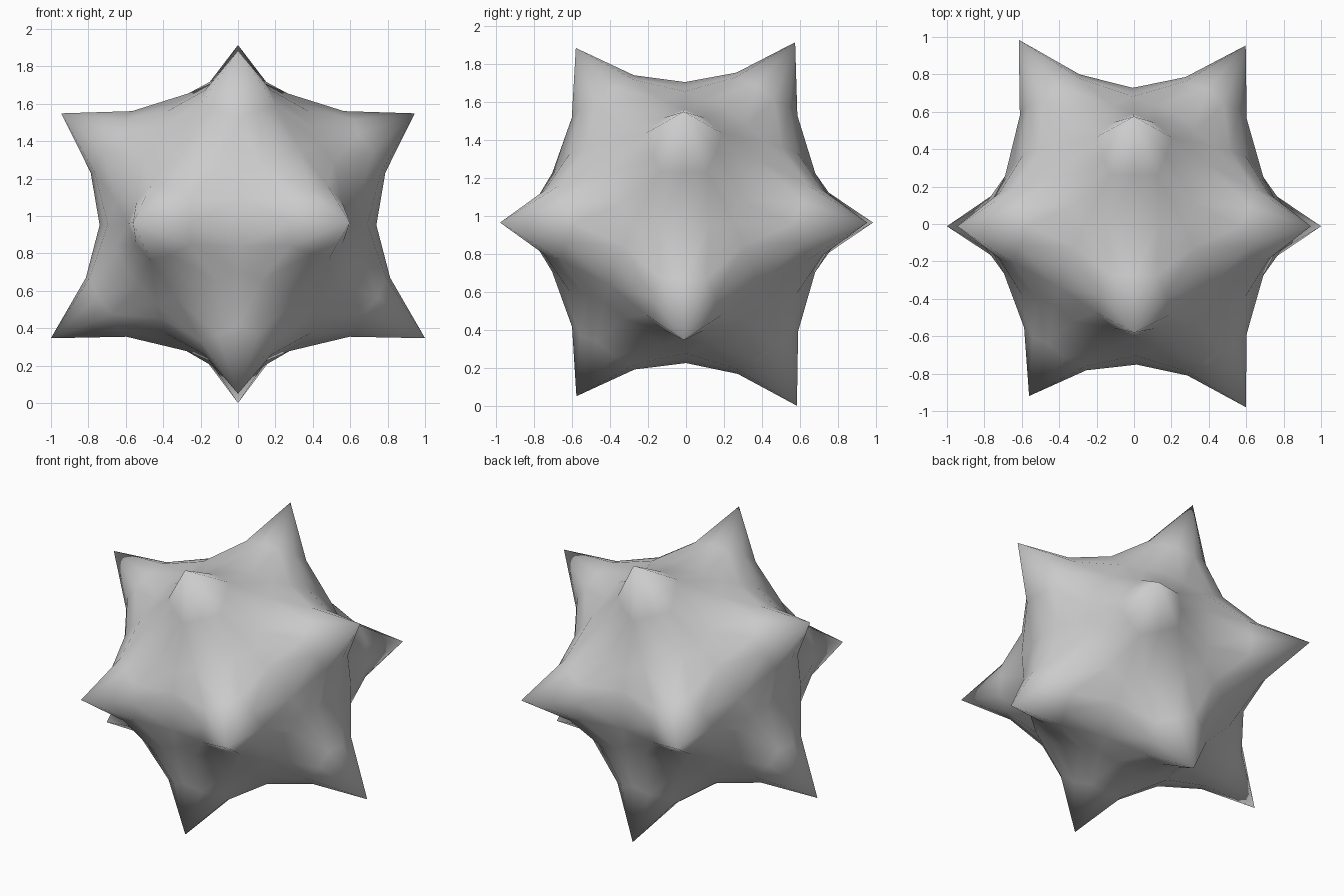
import bpy, bmesh
from mathutils import Vector

cube = bpy.data.objects.get("Cube")
if cube:
    bpy.data.objects.remove(cube)

CENTRE = Vector((0, -0.012, 0.965))
BODY = 0.74        # radius of the round body between spikes
PINCH = 0.935      # how far the spike flanks curve inward
PHI = (1 + 5 ** 0.5) / 2

# Spike lengths per axis plane, ordered by sign: ++, +-, -+, --
LENGTHS = {
    "xz": (1.111, 1.176, 1.111, 1.176),
    "yz": (1.116, 1.134, 1.081, 1.075),
    "xy": (1.136, 1.137, 1.172, 1.067),
}
SIGNS = ((1, 1), (1, -1), (-1, 1), (-1, -1))


def direction(plane, a, b):
    """Icosahedron corner lying in one axis plane."""
    return Vector({"xz": (a * PHI, 0, b),
                   "yz": (0, a, b * PHI),
                   "xy": (a, b * PHI, 0)}[plane]).normalized()


def on_body(*points):
    return sum(points, Vector()).normalized() * BODY


def flank(tip, base):
    return (tip + base) / 2 * PINCH


# Spike tips
tips = [direction(p, *s) * r
        for p, radii in LENGTHS.items() for s, r in zip(SIGNS, radii)]


def near(i, j):
    return tips[i].normalized().dot(tips[j].normalized()) > 0.4


bm = bmesh.new()


def quad(*points):
    bm.faces.new([bm.verts.new(p + CENTRE) for p in points])


# Body patches: each triangle of spikes becomes three corners of four quads
n = len(tips)
for i in range(n):
    for j in range(i + 1, n):
        for k in range(j + 1, n):
            if not (near(i, j) and near(j, k) and near(i, k)):
                continue
            tri = [tips[i], tips[j], tips[k]]
            mid = on_body(*tri)
            for c in range(3):
                tip, nxt, prv = tri[c], tri[c - 2], tri[c - 1]
                m1, m2 = on_body(tip, nxt), on_body(tip, prv)
                q1, q2 = flank(tip, m1), flank(tip, m2)
                inner = flank(tip, mid)
                h1, h2 = (mid + m1) / 2, (mid + m2) / 2
                quad(tip, q1, inner, q2)
                quad(q1, m1, h1, inner)
                quad(inner, h1, mid, h2)
                quad(q2, inner, h2, m2)

bmesh.ops.remove_doubles(bm, verts=bm.verts[:], dist=0.001)
bmesh.ops.recalc_face_normals(bm, faces=bm.faces[:])
for f in bm.faces:
    f.smooth = True

mesh = bpy.data.meshes.new("spiked_ball")
bm.to_mesh(mesh)
bm.free()
ball = bpy.data.objects.new("spiked_ball", mesh)
bpy.context.collection.objects.link(ball)

# Plain grey
grey = bpy.data.materials.new("light_grey")
grey.use_nodes = True
colour = (0.6, 0.6, 0.6, 1)
grey.diffuse_color = colour
grey.node_tree.nodes["Principled BSDF"].inputs["Base Color"].default_value = colour
mesh.materials.append(grey)
